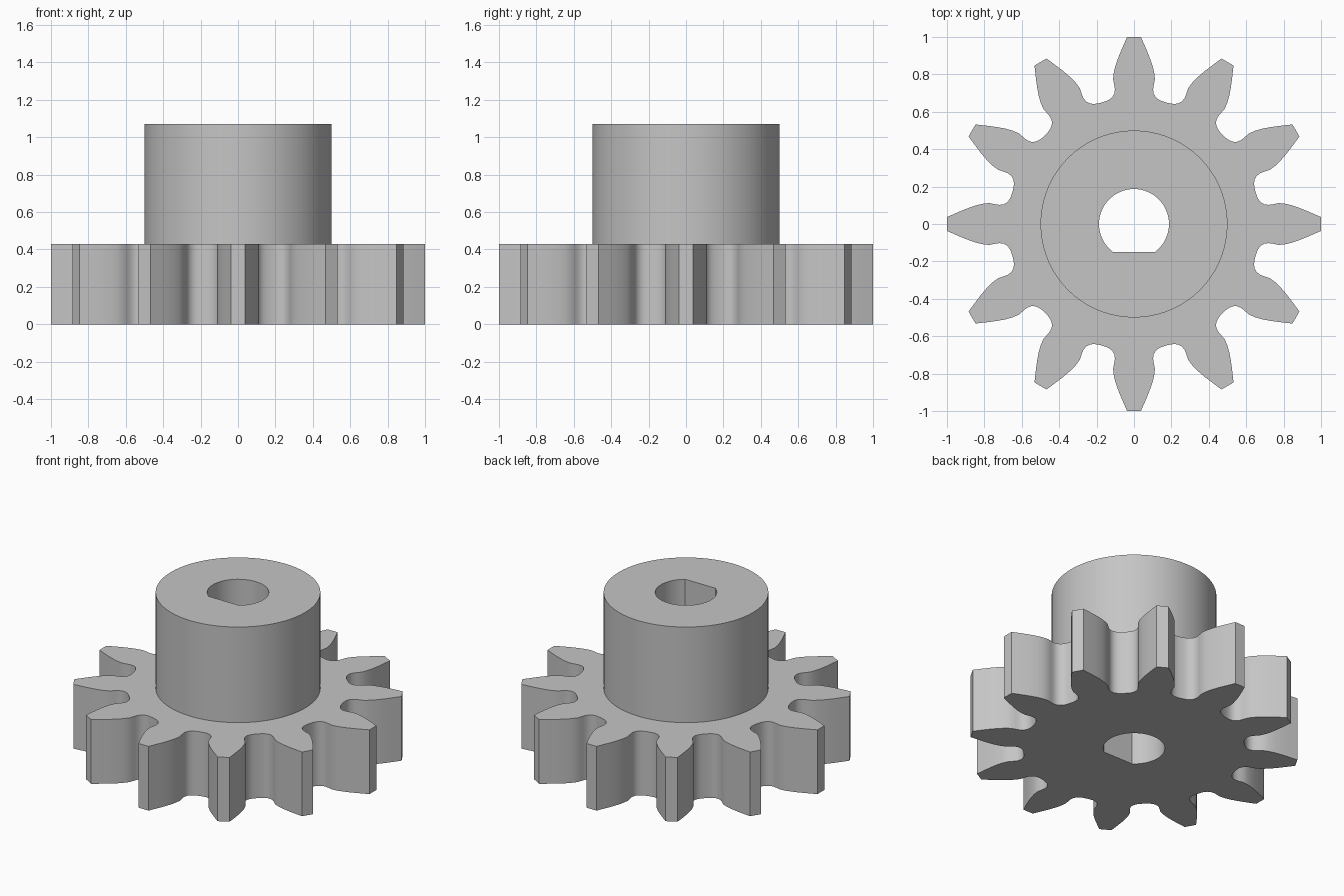
import bpy, bmesh
from math import sin, cos, asin, pi, tau, radians

if "Cube" in bpy.data.objects:
    bpy.data.objects.remove(bpy.data.objects["Cube"])

TEETH = 12
TIP_R, HUB_R, BORE_R = 1.0, 0.5, 0.187
BORE_FLAT = -0.15
GEAR_H, TOTAL_H = 0.43, 1.07

# Half of one tooth, from tip corner down the flank into the root fillet
FLANK = [(0.037, TIP_R), (0.059, 0.95), (0.08, 0.9), (0.098, 0.85),
         (0.108, 0.81), (0.112, 0.775), (0.106, 0.745), (0.102, 0.72),
         (0.105, 0.697), (0.117, 0.677), (0.135, 0.663), (0.155, 0.655)]
ROOT = (0.174, 0.649)


def rotate(p, a):
    return (p[0] * cos(a) + p[1] * sin(a), p[1] * cos(a) - p[0] * sin(a))


def gear_outline():
    tooth = [(-x, y) for x, y in reversed(FLANK)] + FLANK + [ROOT]
    return [rotate(p, i * tau / TEETH) for i in range(TEETH) for p in tooth]


def circle(r, n):
    return [(r * cos(i * tau / n), r * sin(i * tau / n)) for i in range(n)]


def d_bore(n):
    # Arc of the shaft hole, closed by its flat
    start = asin(BORE_FLAT / BORE_R)
    sweep = pi - 2 * start
    return [(BORE_R * cos(start + sweep * i / n), BORE_R * sin(start + sweep * i / n))
            for i in range(n + 1)]


bm = bmesh.new()


def ring(points, z):
    verts = [bm.verts.new((x, y, z)) for x, y in points]
    edges = [bm.edges.new((v, verts[i - 1])) for i, v in enumerate(verts)]
    return verts, edges


def wall(low, high):
    for i in range(len(low[0])):
        bm.faces.new((low[0][i - 1], low[0][i], high[0][i], high[0][i - 1]))


def cap(outer, inner):
    bmesh.ops.triangle_fill(bm, use_beauty=True, use_dissolve=False,
                            edges=outer[1] + inner[1])


teeth_low, teeth_high = (ring(gear_outline(), z) for z in (0, GEAR_H))
hub_low, hub_high = (ring(circle(HUB_R, 72), z) for z in (GEAR_H, TOTAL_H))
bore_low, bore_high = (ring(d_bore(48), z) for z in (0, TOTAL_H))

# Toothed rim, hub and shaft hole walls
wall(teeth_low, teeth_high)
wall(hub_low, hub_high)
wall(bore_low, bore_high)

# Underside, gear shoulder and hub top
cap(teeth_low, bore_low)
cap(teeth_high, hub_low)
cap(hub_high, bore_high)
bmesh.ops.recalc_face_normals(bm, faces=bm.faces[:])

mesh = bpy.data.meshes.new("pinion_gear")
bm.to_mesh(mesh)
bm.free()
gear = bpy.data.objects.new("pinion_gear", mesh)
bpy.context.collection.objects.link(gear)

# Plain grey metal
grey = bpy.data.materials.new("grey_metal")
grey.use_nodes = True
colour = (0.56, 0.56, 0.56, 1)
grey.diffuse_color = colour
grey.node_tree.nodes["Principled BSDF"].inputs["Base Color"].default_value = colour
mesh.materials.append(grey)

bpy.ops.object.select_all(action='DESELECT')
gear.select_set(True)
bpy.context.view_layer.objects.active = gear
bpy.ops.object.shade_smooth_by_angle(angle=radians(32))
